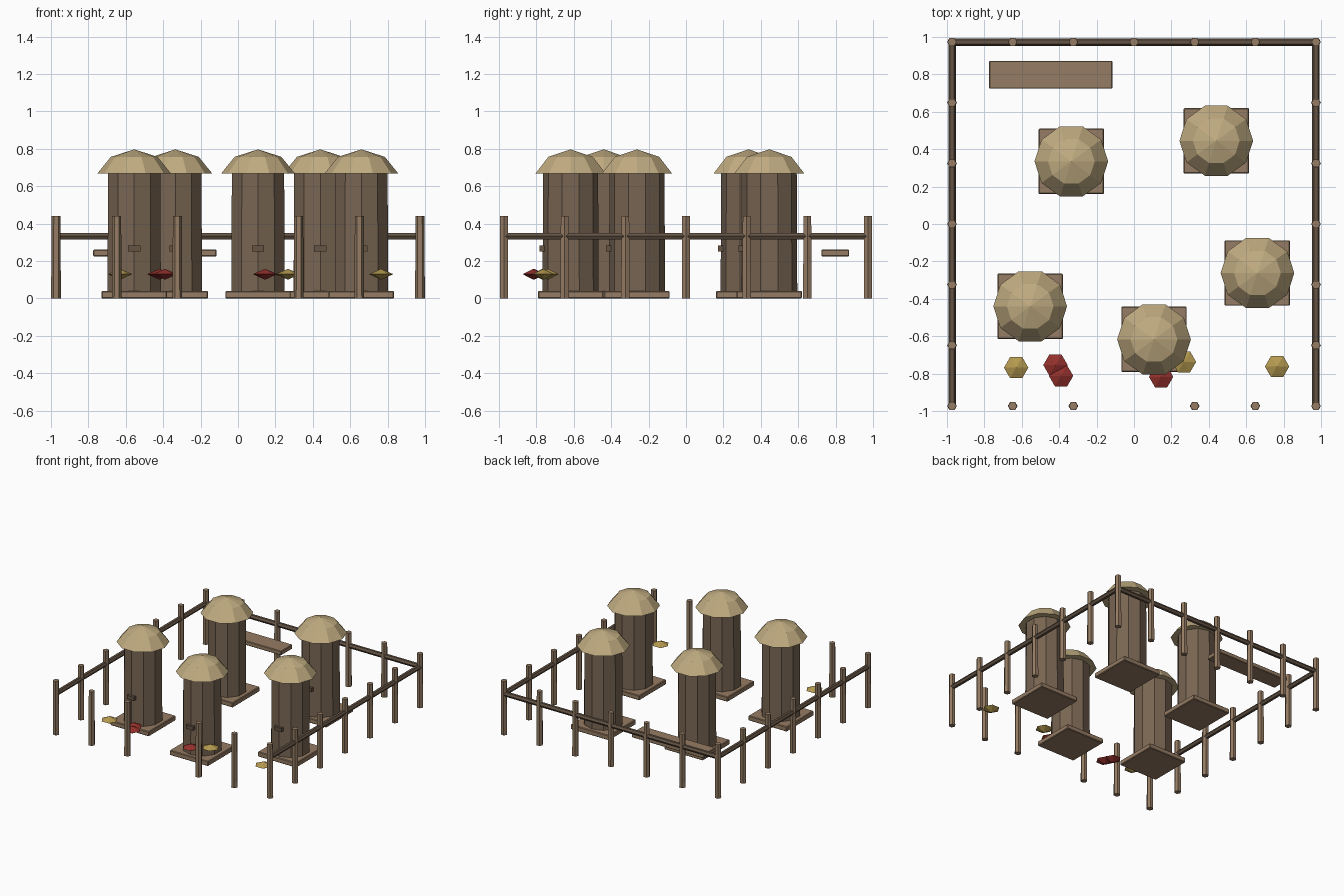
import bpy, bmesh, math
from mathutils import Vector

if "Cube" in bpy.data.objects:
    bpy.data.objects.remove(bpy.data.objects["Cube"])


def mat(name, rgb):
    m = bpy.data.materials.new(name)
    m.diffuse_color = (*rgb, 1)
    m.use_nodes = True
    m.node_tree.nodes["Principled BSDF"].inputs["Base Color"].default_value = m.diffuse_color
    return m


WOOD = mat("weathered_wood", (0.30, 0.20, 0.125))
LOG = mat("log_bark", (0.19, 0.13, 0.085))
DARK = mat("dark_wood", (0.13, 0.09, 0.06))
THATCH = mat("thatch", (0.53, 0.41, 0.22))
RED = mat("red_petals", (0.30, 0.03, 0.025))
YELLOW = mat("yellow_petals", (0.46, 0.32, 0.08))


def finish(name, bm, material, loc):
    bmesh.ops.recalc_face_normals(bm, faces=bm.faces)
    me = bpy.data.meshes.new(name)
    bm.to_mesh(me)
    bm.free()
    me.materials.append(material)
    ob = bpy.data.objects.new(name, me)
    ob.location = loc
    bpy.context.collection.objects.link(ob)
    return ob


def box(name, loc, size, material, bevel=0.0):
    bm = bmesh.new()
    bmesh.ops.create_cube(bm, size=1)
    bmesh.ops.scale(bm, vec=size, verts=bm.verts)
    if bevel:
        bmesh.ops.bevel(bm, geom=bm.edges[:], offset=bevel, segments=1, affect='EDGES')
    return finish(name, bm, material, loc)


def lathe(name, loc, profile, sides, material, start=0.0):
    """Flat-faced solid from (radius, z) rings; radius 0 makes a point."""
    bm = bmesh.new()
    rings = []
    for r, z in profile:
        n = sides if r else 1
        rings.append([bm.verts.new((r * math.cos(start + math.tau * i / sides),
                                    r * math.sin(start + math.tau * i / sides), z))
                      for i in range(n)])
    for a, b in zip(rings, rings[1:]):
        for i in range(sides):
            j = (i + 1) % sides
            quad = [a[i % len(a)], a[j % len(a)], b[j % len(b)], b[i % len(b)]]
            bm.faces.new(list(dict.fromkeys(quad)))
    for ring in (rings[0], rings[-1]):
        if len(ring) > 1:
            bm.faces.new(ring)
    return finish(name, bm, material, loc)


# Log hives: base board, hollow log, entrance slot and thatched cap
hives = [(-0.555, -0.44), (0.107, -0.617), (0.66, -0.262), (0.44, 0.445), (-0.335, 0.335)]
for x, y in hives:
    box("hive_base", (x, y, 0.02), (0.35, 0.35, 0.04), WOOD, 0.005)
    lathe("hive_log", (x, y, 0), [(0.15, 0.04), (0.147, 0.69)], 10, LOG, math.pi / 2)
    box("hive_entrance", (x, y - 0.145, 0.267), (0.065, 0.04, 0.03), DARK)
    lathe("hive_thatch_cap", (x, y, 0),
          [(0.197, 0.668), (0.125, 0.757), (0, 0.797)], 10, THATCH)

# Fence posts around the yard, with a gap at the front middle
E = 0.973
steps = [E * k / 3 for k in range(-3, 4)]
spots = {(x, y) for x in steps for y in steps if E in (abs(x), abs(y))}
for x, y in sorted(spots):
    if y == -E and x == 0:
        continue
    lathe("fence_post", (x, y, 0), [(0.026, 0), (0.024, 0.442)], 6, WOOD)

# Rails on the back and both sides
for name, loc, axis in (("back_rail", (0, E, 0.333), (1, 0, 0)),
                        ("left_rail", (-E, 0, 0.333), (0, 1, 0)),
                        ("right_rail", (E, 0, 0.333), (0, 1, 0))):
    rail = lathe(name, loc, [(0.02, -E), (0.02, E)], 6, DARK)
    rail.rotation_euler = Vector(axis).to_track_quat('Z', 'Y').to_euler()

# Plank bench at the back
box("bench_plank", (-0.445, 0.798, 0.243), (0.66, 0.148, 0.035), WOOD, 0.004)

# Flower heads near the entrance
flowers = [(-0.63, -0.768, YELLOW), (0.267, -0.737, YELLOW), (0.765, -0.762, YELLOW),
           (-0.42, -0.754, RED), (-0.39, -0.812, RED), (0.145, -0.817, RED)]
for x, y, m in flowers:
    lathe("flower_head", (x, y, 0.13),
          [(0, -0.03), (0.065, 0), (0, 0.028)], 6, m)
